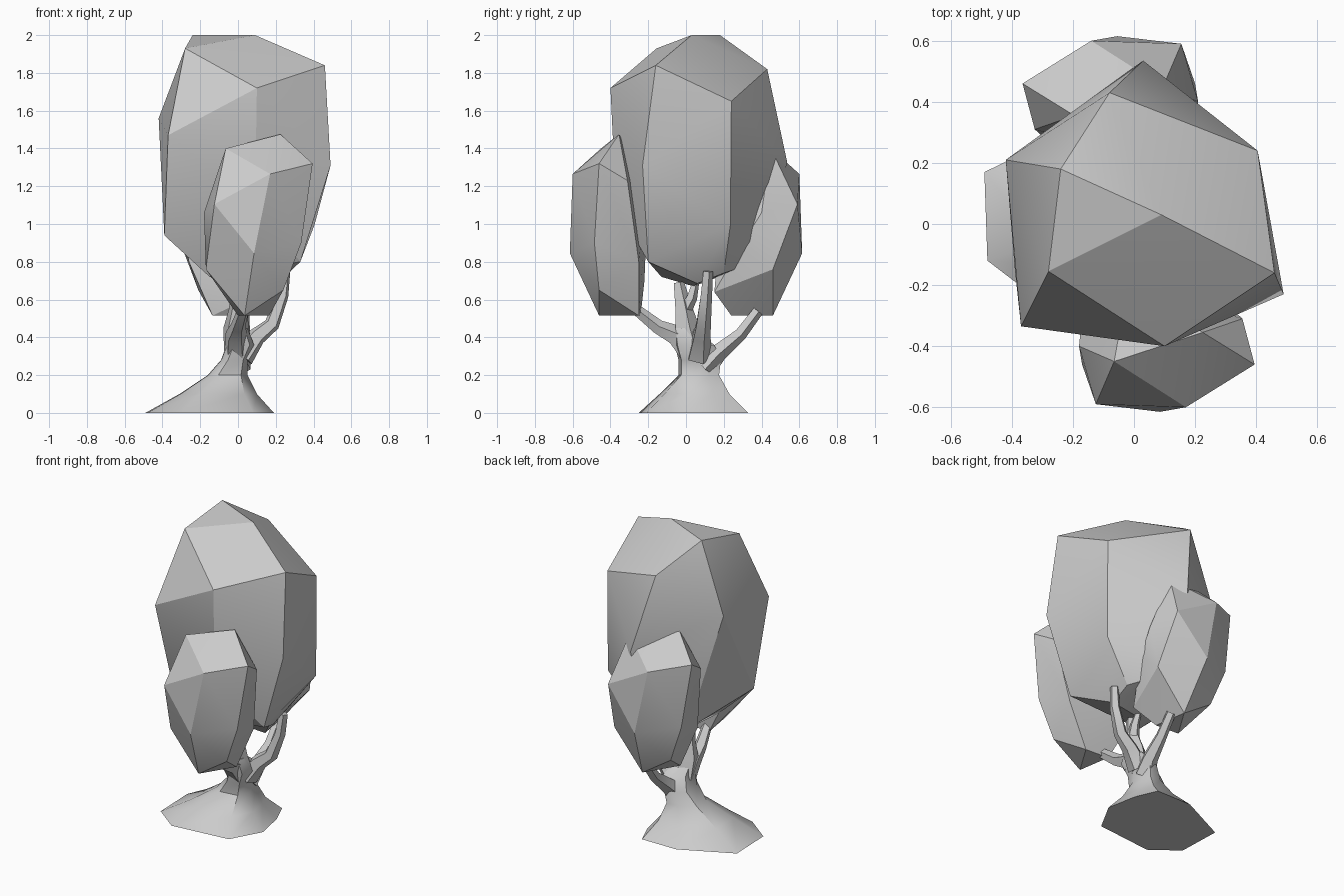
import bpy, bmesh, math
from mathutils import Vector

if "Cube" in bpy.data.objects:
    bpy.data.objects.remove(bpy.data.objects["Cube"])


def finish(name, bm, angle):
    bmesh.ops.recalc_face_normals(bm, faces=bm.faces)
    me = bpy.data.meshes.new(name)
    bm.to_mesh(me)
    bm.free()
    ob = bpy.data.objects.new(name, me)
    bpy.context.collection.objects.link(ob)
    bpy.ops.object.select_all(action='DESELECT')
    ob.select_set(True)
    bpy.context.view_layer.objects.active = ob
    bpy.ops.object.shade_smooth_by_angle(angle=math.radians(angle))
    return ob


def faceted_blob(name, points):
    """Foliage clump: convex hull around a few corner points."""
    bm = bmesh.new()
    for p in points:
        bm.verts.new(p)
    bmesh.ops.convex_hull(bm, input=bm.verts)
    loose = [v for v in bm.verts if not v.link_faces]
    bmesh.ops.delete(bm, geom=loose, context='VERTS')
    return finish(name, bm, 22)


def skin_rings(name, rings, angle):
    """Closed skin over a stack of equal-length rings."""
    bm = bmesh.new()
    loops = [[bm.verts.new(p) for p in r] for r in rings]
    n = len(loops[0])
    for a, b in zip(loops, loops[1:]):
        for i in range(n):
            j = (i + 1) % n
            bm.faces.new((a[i], a[j], b[j], b[i]))
    bm.faces.new(loops[0])
    bm.faces.new(loops[-1])
    return finish(name, bm, angle)


def branch(name, path, radii, sides=5):
    pts = [Vector(p) for p in path]
    rings = []
    for k, (p, r) in enumerate(zip(pts, radii)):
        d = (pts[min(k + 1, len(pts) - 1)] - pts[max(k - 1, 0)]).normalized()
        u = (Vector((1, 0.3, 0)) - d * d.dot(Vector((1, 0.3, 0)))).normalized()
        v = d.cross(u)
        rings.append([p + r * (math.cos(t) * u + math.sin(t) * v)
                      for t in (2 * math.pi * i / sides for i in range(sides))])
    return skin_rings(name, rings, 60)


# Main crown
faceted_blob("main_crown", [
    (-.24, .18, 2), (.09, .03, 2), (-.28, -.155, 1.93), (.46, -.16, 1.84),
    (.10, -.40, 1.72), (-.08, .43, 1.82), (.405, .24, 1.65), (-.42, .21, 1.56),
    (-.37, -.335, 1.47), (.49, -.23, 1.31), (.03, .535, 1.33),
    (.405, .235, .995), (-.39, -.15, .94), (.33, -.2, .80), (0, .44, .82),
    (-.2, .27, .78), (-.15, -.13, .72), (.21, .06, .685), (.22, .2, .74),
    (0, .04, .67), (.09, -.37, 1.1)])

# Two side crowns: the back one is the front one turned half round
side = [
    (.225, -.355, 1.475), (.395, -.46, 1.32), (.17, -.6, 1.265),
    (-.065, -.45, 1.40), (-.125, -.59, 1.105), (.085, -.615, .845),
    (.335, -.485, .9), (-.18, -.4, 1.06), (-.17, -.46, .76),
    (.035, -.46, .515), (.24, -.46, .65), (.165, -.25, .515),
    (0, -.24, .515), (.355, -.31, 1.23), (-.02, -.2, 1.2),
    (.29, -.25, .8), (-.17, -.3, .9)]
faceted_blob("front_crown", side + [(-.1, -.22, .7)])
faceted_blob("back_crown", [(.03 - x, -y, z) for x, y, z in side + [(-.1, -.15, .64)]])

# Trunk with spreading root flare
base = [(-.49, .17), (-.48, -.12), (-.31, -.25), (.08, -.21),
        (.19, -.01), (.15, .19), (.09, .33), (-.16, .33)]
# each level: height, then x range and y range the base outline is fitted to
levels = [(0, -.49, .19, -.25, .33), (.1, -.31, .1, -.14, .23),
          (.2, -.16, .05, -.04, .175), (.28, -.09, .05, -.04, .185),
          (.36, -.06, .085, -.06, .15), (.45, -.05, .05, -.06, .03)]
rings = []
for z, x0, x1, y0, y1 in levels:
    rings.append([(x0 + (x + .49) / .68 * (x1 - x0),
                   y0 + (y + .25) / .58 * (y1 - y0), z) for x, y in base])
skin_rings("trunk", rings, 45)

# Branches
branch("front_branch", [(-.01, .05, .28), (-.01, -.05, .41), (0, -.15, .455), (.03, -.27, .55)],
       [.07, .06, .04, .03])
branch("back_branch", [(0, .1, .25), (.02, .17, .32), (.03, .29, .42), (.03, .38, .54)],
       [.07, .05, .035, .03])
branch("side_branch", [(.02, .07, .3), (.1, .08, .405), (.18, .09, .47), (.235, .105, .62), (.25, .115, .75)],
       [.07, .05, .042, .033, .028])
branch("middle_branch", [(0, .03, .33), (-.01, 0, .45), (0, -.015, .55), (-.01, -.04, .69)],
       [.08, .07, .05, .03])
branch("middle_twig", [(0, -.01, .54), (.02, .03, .61), (.01, .05, .69)], [.04, .03, .02])
